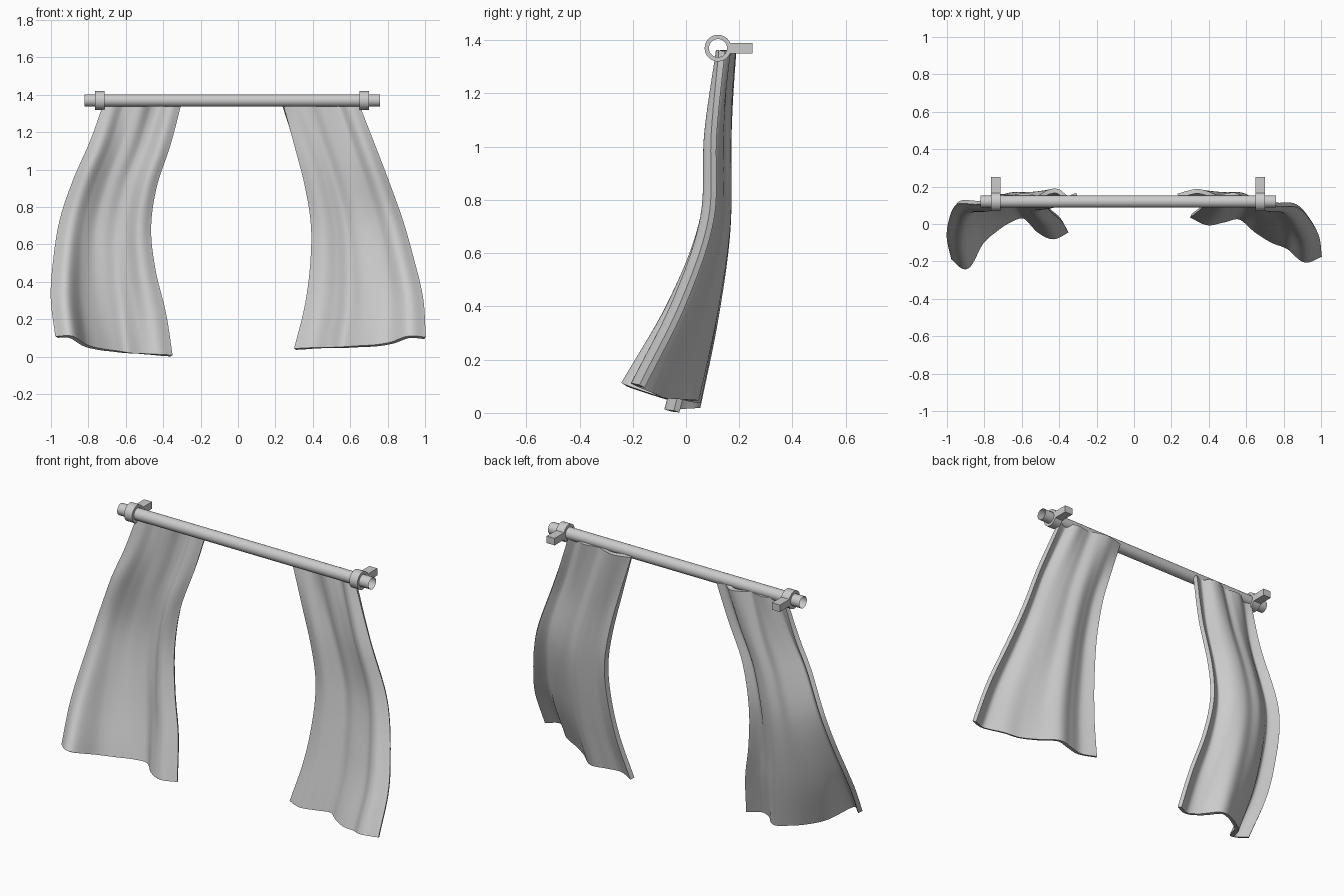
import bpy, bmesh, math
from mathutils import Matrix

cube = bpy.data.objects.get("Cube")
if cube:
    bpy.data.objects.remove(cube, do_unlink=True)

grey = bpy.data.materials.new("light_grey")
grey.use_nodes = True
COLOUR = (0.6, 0.6, 0.6, 1)
grey.diffuse_color = COLOUR
grey.node_tree.nodes["Principled BSDF"].inputs["Base Color"].default_value = COLOUR

ROD_Y, ROD_Z, ROD_R = 0.12, 1.37, 0.033


def add_object(name, bm, angle=40):
    bmesh.ops.recalc_face_normals(bm, faces=bm.faces)
    mesh = bpy.data.meshes.new(name)
    bm.to_mesh(mesh)
    bm.free()
    mesh.materials.append(grey)
    obj = bpy.data.objects.new(name, mesh)
    bpy.context.collection.objects.link(obj)
    bpy.ops.object.select_all(action="DESELECT")
    obj.select_set(True)
    bpy.context.view_layer.objects.active = obj
    bpy.ops.object.shade_smooth_by_angle(angle=math.radians(angle))
    return obj


def spline(points, t):
    """Smooth curve through evenly spaced values, t from 0 to 1."""
    n = len(points) - 1
    i = min(int(t * n), n - 1)
    f = t * n - i
    b, c = points[i], points[i + 1]
    a = points[i - 1] if i > 0 else 2 * b - c
    d = points[i + 2] if i + 2 <= n else 2 * c - b
    return b + 0.5 * f * (c - a + f * (2*a - 5*b + 4*c - d + f * (3 * (b - c) + d - a)))


def mix(a, b, f):
    return a + (b - a) * f


def tube(name, x0, x1, radii, sides=32):
    """Open tube along x; two radii give a closed ring with a hole."""
    bm = bmesh.new()
    section = [(x0, radii[0]), (x1, radii[0])]
    if len(radii) == 2:
        section += [(x1, radii[1]), (x0, radii[1])]
    rows = []
    for k in range(sides):
        a = math.tau * k / sides
        rows.append([bm.verts.new((x, ROD_Y + r * math.cos(a), ROD_Z + r * math.sin(a)))
                     for x, r in section])
    count = len(section)
    for k in range(sides):
        p, q = rows[k], rows[(k + 1) % sides]
        for j in range(count if count > 2 else 1):
            m = (j + 1) % count
            bm.faces.new((p[j], p[m], q[m], q[j]))
    return add_object(name, bm)


def curtain(name, outer, inner, top, middle, bottom, hem, columns=64, rows=40):
    """Draped cloth: depth profiles from top to hem, between two side edges."""
    bm = bmesh.new()
    grid = []
    for r in range(rows + 1):
        t = r / rows
        line = []
        for c in range(columns + 1):
            u = c / columns
            y_top, y_mid, y_low = (spline(p, u) for p in (top, middle, bottom))
            depth = [y_top, mix(y_top, y_mid, 0.75), y_mid, mix(y_mid, y_low, 0.4), y_low]
            x = mix(spline(outer, t), spline(inner, t), u)
            z = mix(1.36, spline(hem, u), t)
            line.append(bm.verts.new((x, spline(depth, t), z)))
        grid.append(line)
    for a, b in zip(grid, grid[1:]):
        for c in range(columns):
            bm.faces.new((a[c], a[c + 1], b[c + 1], b[c]))
    obj = add_object(name, bm)
    cloth = obj.modifiers.new("thickness", "SOLIDIFY")
    cloth.thickness = 0.024
    cloth.offset = 0
    bpy.ops.object.modifier_apply(modifier=cloth.name)
    bpy.ops.object.shade_smooth_by_angle(angle=math.radians(45))


# Hollow rod
tube("curtain_rod", -0.82, 0.76, [ROD_R])

# Wall rings with their arms
for side, x in (("right", -0.74), ("left", 0.675)):
    tube(side + "_ring", x - 0.025, x + 0.025, [0.05, ROD_R + 0.001])
    bm = bmesh.new()
    bmesh.ops.create_cube(bm, size=1, matrix=Matrix.Translation((x, 0.205, ROD_Z))
                          @ Matrix.Diagonal((0.05, 0.09, 0.04, 1)))
    add_object(side + "_bracket_arm", bm, 30)

# Curtains, listed from outer to inner edge and from top to hem
curtain("right_curtain",
        outer=[-0.715, -0.785, -0.875, -0.945, -0.98, -0.995, -0.97],
        inner=[-0.305, -0.365, -0.44, -0.47, -0.445, -0.39, -0.355],
        top=[0.13, 0.125, 0.15, 0.15, 0.14, 0.17, 0.175, 0.14, 0.155],
        middle=[0.11, 0.065, 0.105, 0.14, 0.145, 0.155, 0.135, 0.08, 0.105],
        bottom=[-0.18, -0.23, -0.1, -0.03, 0.02, 0.04, -0.035, -0.07, -0.035],
        hem=[0.105, 0.105, 0.06, 0.04, 0.03, 0.02, 0.015, 0.01, 0.005])
curtain("left_curtain",
        outer=[0.64, 0.72, 0.8, 0.875, 0.935, 0.985, 1.0],
        inner=[0.235, 0.3, 0.36, 0.395, 0.39, 0.36, 0.305],
        top=[0.135, 0.125, 0.155, 0.15, 0.145, 0.165, 0.175, 0.165, 0.15],
        middle=[0.095, 0.065, 0.1, 0.12, 0.13, 0.155, 0.14, 0.125, 0.15],
        bottom=[-0.165, -0.195, -0.125, -0.09, -0.035, 0.035, 0.02, 0.005, 0.045],
        hem=[0.1, 0.105, 0.075, 0.06, 0.055, 0.05, 0.048, 0.045, 0.04])
